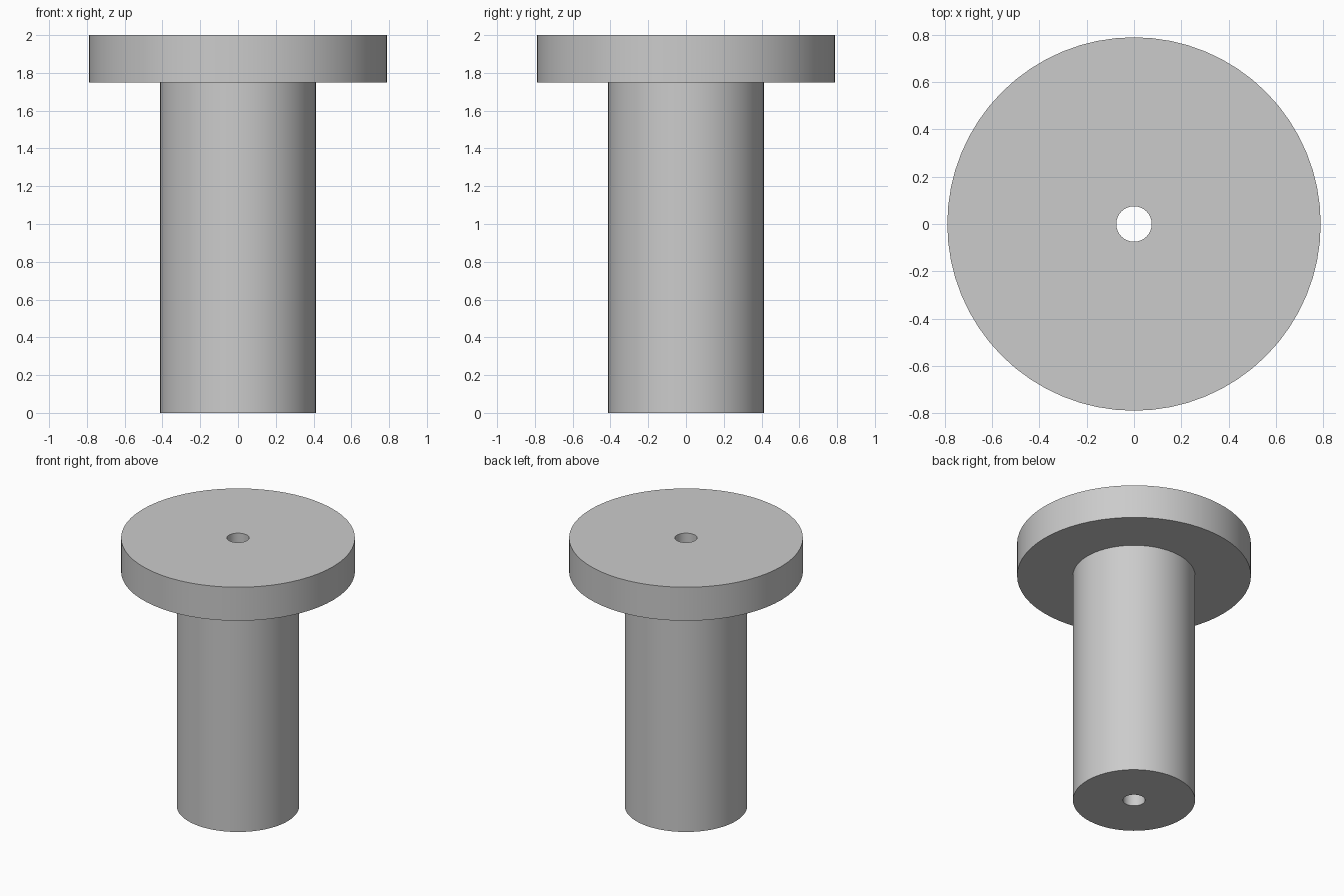
import bpy
import bmesh
from math import cos, sin, tau

SEGMENTS = 64

cube = bpy.data.objects.get("Cube")
if cube:
    bpy.data.objects.remove(cube, do_unlink=True)

# Plain grey material
grey = bpy.data.materials.new("plain grey")
grey.use_nodes = True
colour = (0.6, 0.6, 0.6, 1)
grey.diffuse_color = colour
grey.node_tree.nodes["Principled BSDF"].inputs["Base Color"].default_value = colour


def lathe(name, profile):
    """Revolve a closed (radius, height) profile around the z axis."""
    bm = bmesh.new()
    rings = [[bm.verts.new((r * cos(tau * i / SEGMENTS), r * sin(tau * i / SEGMENTS), z))
              for i in range(SEGMENTS)] for r, z in profile]
    for a, b in zip(rings, rings[1:] + rings[:1]):
        for i in range(SEGMENTS):
            j = (i + 1) % SEGMENTS
            bm.faces.new((a[i], a[j], b[j], b[i]))
    bmesh.ops.recalc_face_normals(bm, faces=bm.faces)
    mesh = bpy.data.meshes.new(name)
    bm.to_mesh(mesh)
    bm.free()
    mesh.materials.append(grey)
    obj = bpy.data.objects.new(name, mesh)
    bpy.context.collection.objects.link(obj)
    bpy.ops.object.select_all(action="DESELECT")
    obj.select_set(True)
    bpy.context.view_layer.objects.active = obj
    bpy.ops.object.shade_smooth_by_angle()
    return obj


# Flanged bushing: shaft, wide head and a bore straight through
bore, shaft, head = 0.075, 0.413, 0.79
underside, top = 1.75, 2.0
lathe("flanged_bushing", [(bore, 0), (shaft, 0), (shaft, underside),
                          (head, underside), (head, top), (bore, top)])
